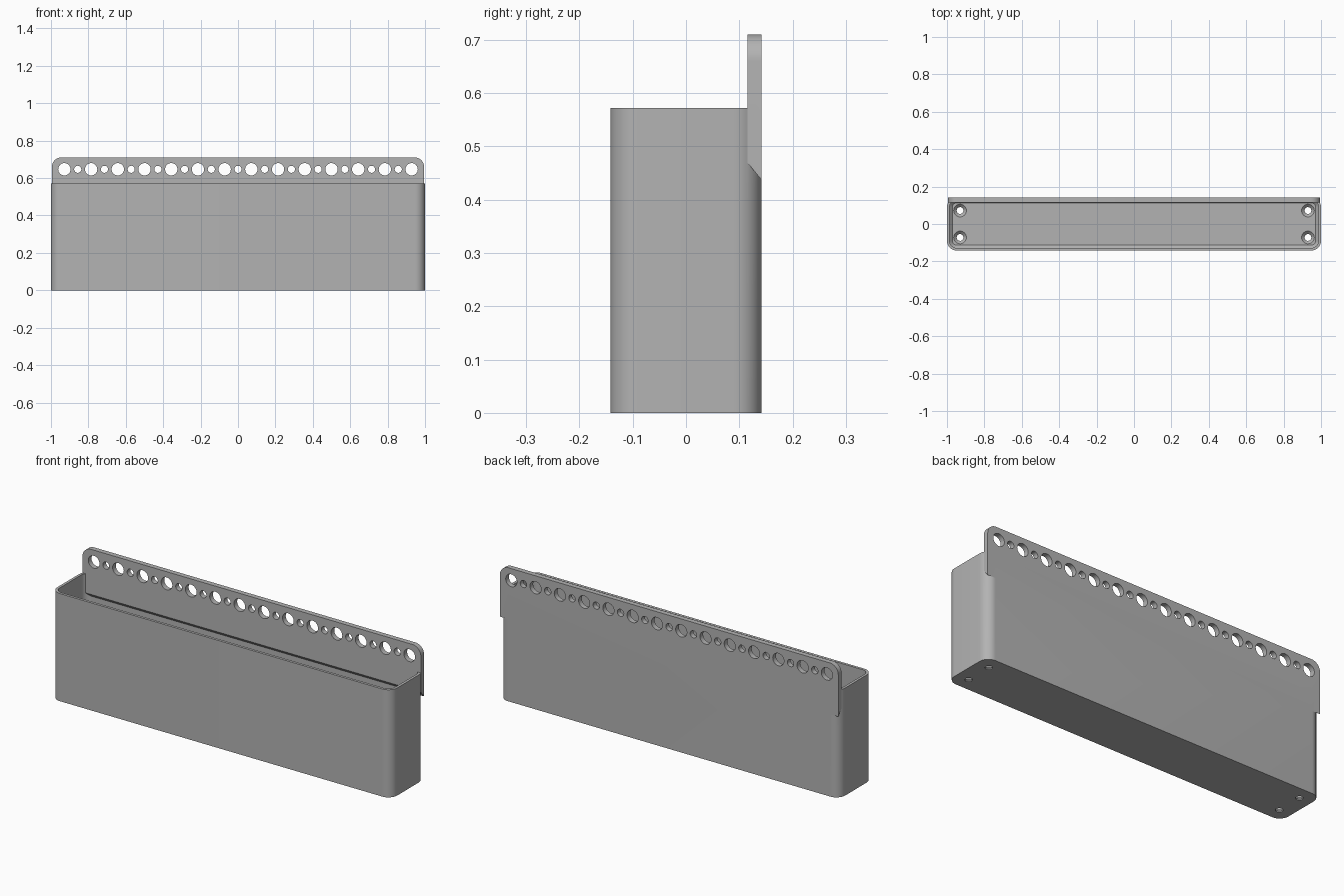
import bpy, bmesh, math
from mathutils import Matrix

if "Cube" in bpy.data.objects:
    bpy.data.objects.remove(bpy.data.objects["Cube"], do_unlink=True)

HX, HY, HEIGHT = 1.0, 0.142, 0.572
WALL, FLOOR, CORNER = 0.014, 0.022, 0.052
PLATE_X, PLATE_FRONT, PLATE_TOP = 0.995, 0.115, 0.71

grey = bpy.data.materials.new("plain grey")
grey.use_nodes = True
colour = (0.45, 0.45, 0.45, 1)
grey.diffuse_color = colour
grey.node_tree.nodes["Principled BSDF"].inputs["Base Color"].default_value = colour


def make(name, bm):
    bmesh.ops.recalc_face_normals(bm, faces=bm.faces)
    mesh = bpy.data.meshes.new(name)
    bm.to_mesh(mesh)
    bm.free()
    mesh.materials.append(grey)
    obj = bpy.data.objects.new(name, mesh)
    bpy.context.collection.objects.link(obj)
    return obj


def arc(cx, cy, r, start, steps=12):
    """Quarter circle, anticlockwise from the start angle."""
    angles = [math.radians(start + 90 * i / steps) for i in range(steps + 1)]
    return [(cx + r * math.cos(a), cy + r * math.sin(a)) for a in angles]


def rounded_rect(hx, hy, r):
    x, y = hx - r, hy - r
    return arc(x, y, r, 0) + arc(-x, y, r, 90) + arc(-x, -y, r, 180) + arc(x, -y, r, 270)


def loft(name, rings):
    """Skin a closed solid through matching rings of points."""
    bm = bmesh.new()
    loops = [[bm.verts.new(p) for p in ring] for ring in rings]
    for a, b in zip(loops, loops[1:]):
        for i in range(len(a)):
            j = (i + 1) % len(a)
            bm.faces.new((a[i], a[j], b[j], b[i]))
    bm.faces.new(loops[0])
    bm.faces.new(loops[-1])
    return make(name, bm)


def boolean(target, other, operation):
    mod = target.modifiers.new(operation.lower(), 'BOOLEAN')
    mod.operation = operation
    mod.solver = 'EXACT'
    mod.object = other
    bpy.context.view_layer.objects.active = target
    bpy.ops.object.modifier_apply(modifier=mod.name)
    bpy.data.objects.remove(other, do_unlink=True)


# Open tray with thin walls and a small bevel round the floor
def tray_ring(inset, z):
    return [(x, y, z) for x, y in rounded_rect(HX - inset, HY - inset, CORNER - inset)]


bin_body = loft("bin_body", [
    tray_ring(0, 0), tray_ring(0, HEIGHT), tray_ring(WALL, HEIGHT),
    tray_ring(WALL, FLOOR + 0.015), tray_ring(WALL + 0.015, FLOOR)])

# Hanging plate with rounded top corners and a sloping underside
r = 0.05


def plate_ring(y, bottom):
    outline = arc(PLATE_X - r, PLATE_TOP - r, r, 0) + arc(r - PLATE_X, PLATE_TOP - r, r, 90)
    outline += [(-PLATE_X, bottom), (PLATE_X, bottom)]
    return [(x, y, z) for x, z in outline]


hanging_plate = loft("hanging_plate", [plate_ring(PLATE_FRONT, 0.47), plate_ring(HY, 0.437)])

# Alternating large and small holes along the plate
bm = bmesh.new()
for i in range(27):
    radius = 0.019 if i % 2 else 0.033
    place = Matrix.Translation(((i - 13) * 0.0714, HY, 0.647)) @ Matrix.Rotation(math.pi / 2, 4, 'X')
    bmesh.ops.create_cone(bm, cap_ends=True, segments=32, radius1=radius,
                          radius2=radius, depth=0.2, matrix=place)
boolean(hanging_plate, make("plate_hole_cutter", bm), 'DIFFERENCE')

# Countersunk screw holes near the floor corners
profile = [(0.018, -0.02), (0.018, 0.006), (0.034, FLOOR), (0.034, FLOOR + 0.01)]
for sx in (-1, 1):
    for sy in (-1, 1):
        rings = []
        for rad, z in profile:
            turn = [2 * math.pi * k / 32 for k in range(32)]
            rings.append([(sx * 0.93 + rad * math.cos(a), sy * 0.072 + rad * math.sin(a), z)
                          for a in turn])
        boolean(bin_body, loft("screw_hole_cutter", rings), 'DIFFERENCE')

# Fuse the plate to the bin
boolean(bin_body, hanging_plate, 'UNION')
bin_body.name = "hanging_bin"
bpy.ops.object.select_all(action='DESELECT')
bin_body.select_set(True)
bpy.context.view_layer.objects.active = bin_body
bpy.ops.object.shade_smooth_by_angle(angle=math.radians(30))
